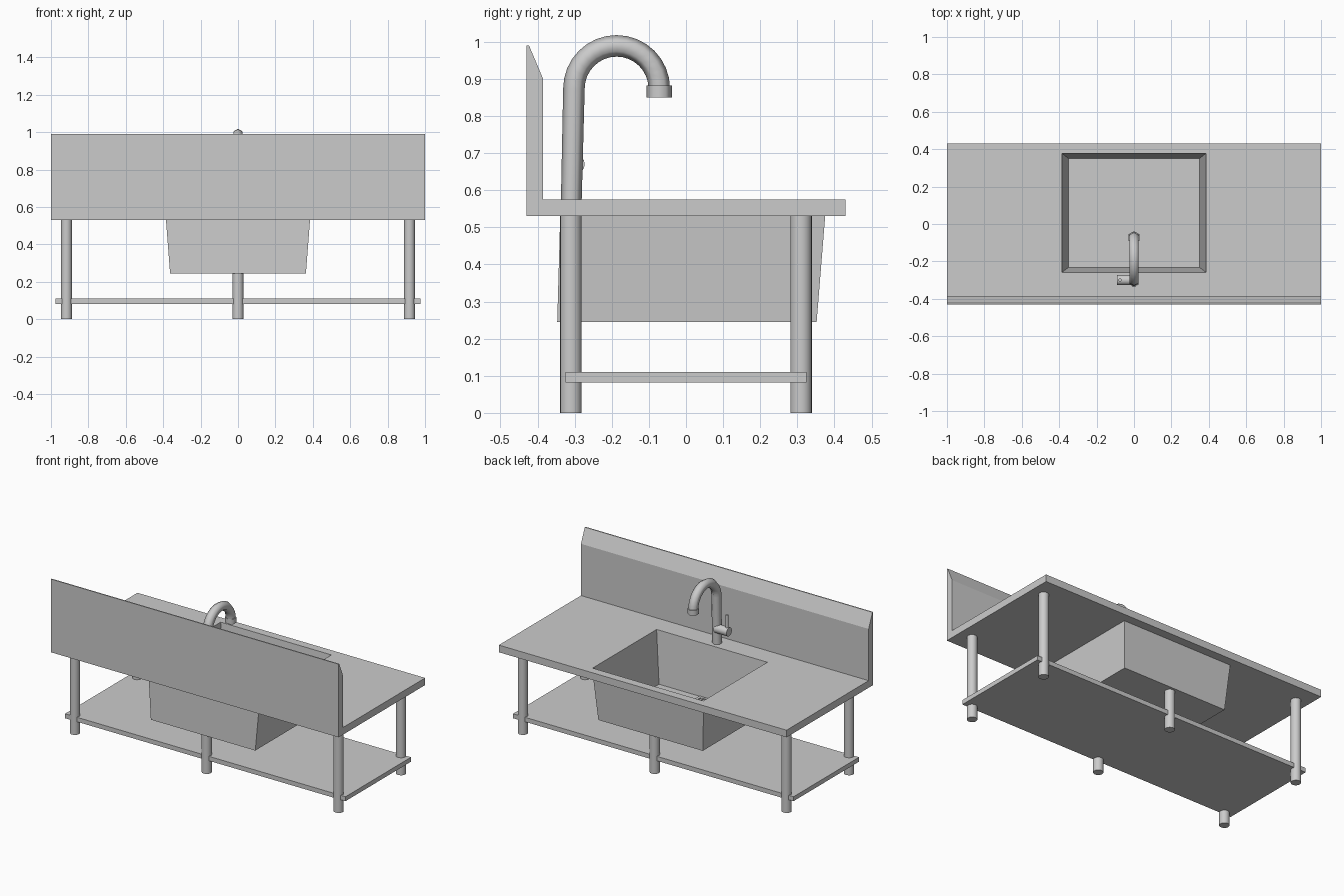
import bpy, bmesh, math
from mathutils import Vector

cube = bpy.data.objects.get("Cube")
if cube:
    bpy.data.objects.remove(cube, do_unlink=True)

steel = bpy.data.materials.new("brushed_steel_grey")
steel.use_nodes = True
GREY = (0.6, 0.6, 0.6, 1)
steel.diffuse_color = GREY
steel.node_tree.nodes["Principled BSDF"].inputs["Base Color"].default_value = GREY


def loft(name, rings, smooth=None):
    """Skin a list of equal-sized point rings and cap both ends."""
    bm = bmesh.new()
    loops = [[bm.verts.new(p) for p in ring] for ring in rings]
    n = len(loops[0])
    for a, b in zip(loops, loops[1:]):
        for i in range(n):
            j = (i + 1) % n
            bm.faces.new((a[i], a[j], b[j], b[i]))
    bm.faces.new(loops[0][::-1])
    bm.faces.new(loops[-1])
    bmesh.ops.recalc_face_normals(bm, faces=bm.faces)
    mesh = bpy.data.meshes.new(name)
    bm.to_mesh(mesh)
    bm.free()
    mesh.materials.append(steel)
    obj = bpy.data.objects.new(name, mesh)
    bpy.context.collection.objects.link(obj)
    if smooth:
        bpy.ops.object.select_all(action='DESELECT')
        obj.select_set(True)
        bpy.context.view_layer.objects.active = obj
        bpy.ops.object.shade_smooth_by_angle(angle=math.radians(smooth))
    return obj


def rect(x, y0, y1, z, cx=0):
    return [(cx - x, y0, z), (cx + x, y0, z), (cx + x, y1, z), (cx - x, y1, z)]


def box(name, x, y0, y1, z0, z1, cx=0):
    return loft(name, [rect(x, y0, y1, z0, cx), rect(x, y0, y1, z1, cx)])


def circle(center, u, v, r, n):
    c, u, v = Vector(center), Vector(u), Vector(v)
    return [c + r * (math.cos(t) * u + math.sin(t) * v)
            for t in (2 * math.pi * i / n for i in range(n))]


X, Y, Z = (1, 0, 0), (0, 1, 0), (0, 0, 1)


def upright(name, x, y, z0, z1, r, n=24, smooth=40):
    return loft(name, [circle((x, y, z), Y, X, r, n) for z in (z0, z1)], smooth)


# Worktop and basin as one continuous skin, from basin floor out to underside
loft("worktop_with_basin", [
    rect(0.35, -0.232, 0.35, 0.25),
    rect(0.385, -0.258, 0.378, 0.575),
    rect(1, -0.385, 0.43, 0.575),
    rect(1, -0.385, 0.43, 0.53),
    rect(0.385, -0.339, 0.375, 0.53),
    rect(0.363, -0.347, 0.352, 0.245),
])

# Splashback with sloped top
profile = [(-0.43, 0.53), (-0.385, 0.53), (-0.385, 0.9), (-0.423, 0.99), (-0.43, 0.99)]
loft("splashback", [[(x, y, z) for y, z in profile] for x in (-1, 1)])

# Lower shelf and legs; the middle pair stops under the basin
box("lower_shelf", 0.975, -0.325, 0.325, 0.082, 0.11)
for x, top in ((-0.917, 0.53), (0, 0.245), (0.917, 0.53)):
    for y in (-0.31, 0.31):
        upright("leg", x, y, 0, top, 0.029)

# Swan neck tap
rings = [circle((0, -0.309, 0.575), Y, X, 0.028, 6)]
steps = 16
for i in range(steps + 1):
    a = math.pi * (1 - i / steps)
    out = Vector((0, math.cos(a), math.sin(a)))
    rings.append(circle(Vector((0, -0.187, 0.874)) + out * 0.115, -out, X, 0.029, 6))
loft("tap_neck", rings, 65)
upright("tap_nozzle", 0, -0.072, 0.85, 0.882, 0.034, 6, 65)

# Side mixer valve and lever
loft("mixer_valve", [circle((x, -0.3, 0.67), Y, Z, 0.027, 16) for x in (-0.09, 0)], 40)
upright("mixer_lever", -0.075, -0.3, 0.67, 0.775, 0.009, 10)

# Drain: square rim with a slotted strainer
for s in (-1, 1):
    box("drain_rim_side", 0.009, -0.225, -0.14, 0.25, 0.256, s * 0.054)
    box("drain_bar", 0.006, -0.209, -0.156, 0.25, 0.255, s * 0.032)
for y in (-0.225, -0.156):
    box("drain_rim_end", 0.045, y, y + 0.016, 0.25, 0.256)
box("drain_center_bar", 0.006, -0.209, -0.156, 0.25, 0.255)
